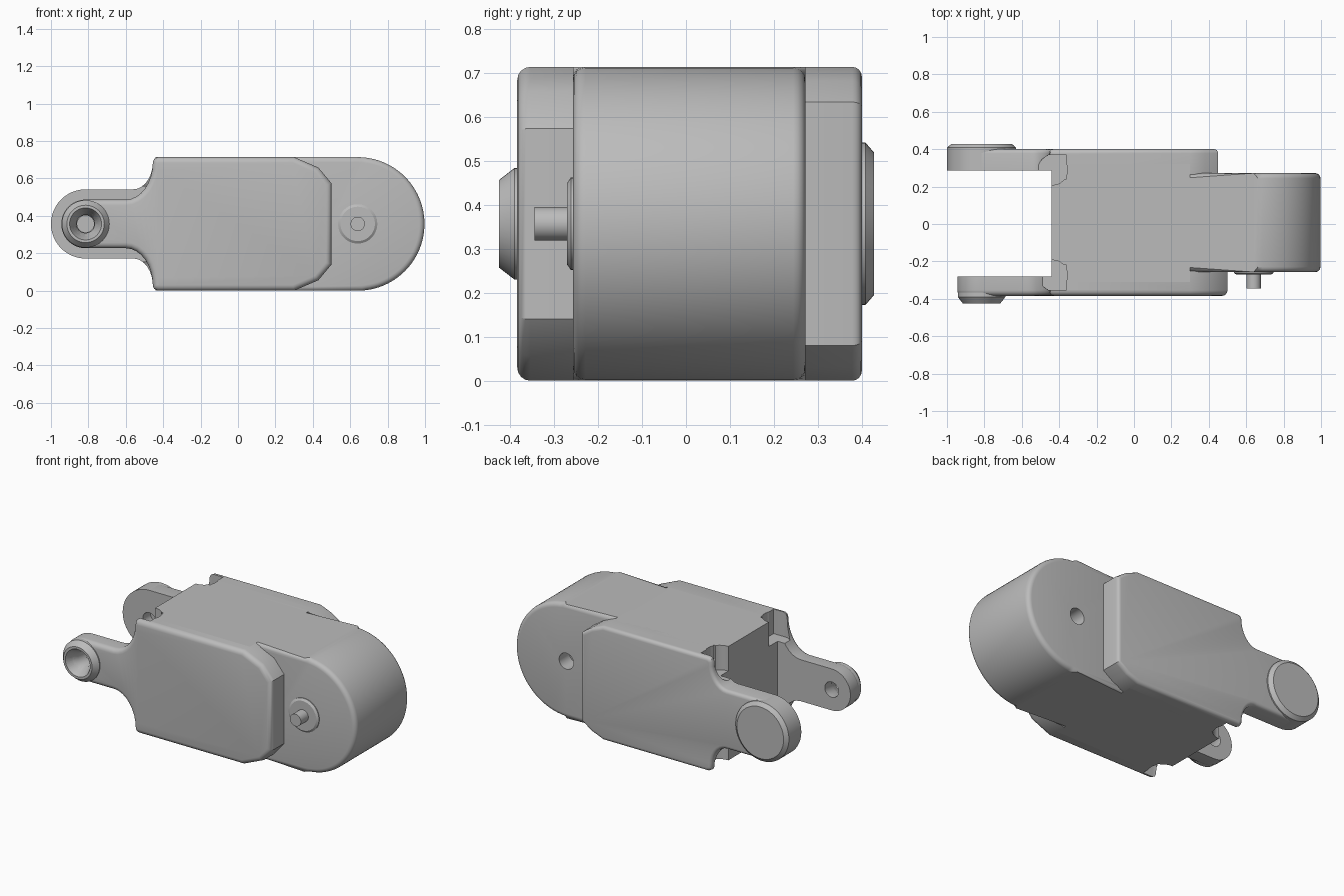
import bpy, bmesh, math
from mathutils import Vector

cube = bpy.data.objects.get("Cube")
if cube:
    bpy.data.objects.remove(cube, do_unlink=True)

MID = 0.357          # half height and centre line
EYE_X = -0.815       # hinge eye position
PIN_X = 0.64         # pivot pin position

grey = bpy.data.materials.new("plain grey")
grey.use_nodes = True
colour = (0.5, 0.5, 0.5, 1)
grey.diffuse_color = colour
grey.node_tree.nodes["Principled BSDF"].inputs["Base Color"].default_value = colour


def add(name, bm):
    bmesh.ops.recalc_face_normals(bm, faces=bm.faces)
    mesh = bpy.data.meshes.new(name)
    bm.to_mesh(mesh)
    bm.free()
    mesh.materials.append(grey)
    obj = bpy.data.objects.new(name, mesh)
    bpy.context.collection.objects.link(obj)
    return obj


def extrude(name, outline, y0, y1, round_at=(), width=0.03):
    """Extrude an x-z outline along y, rounding the rims at the given y."""
    bm = bmesh.new()
    face = bm.faces.new([bm.verts.new((x, y0, z)) for x, z in outline])
    new = bmesh.ops.extrude_face_region(bm, geom=[face])["geom"]
    for v in new:
        if isinstance(v, bmesh.types.BMVert):
            v.co.y = y1
    rims = [e for e in bm.edges
            if any(all(abs(v.co.y - y) < 1e-5 for v in e.verts) for y in round_at)]
    if rims:
        bmesh.ops.bevel(bm, geom=rims, offset=width, segments=4, profile=0.5,
                        affect='EDGES', clamp_overlap=False)
    return add(name, bm)


def box(name, x0, x1, y0, y1, z0, z1):
    return extrude(name, [(x0, z0), (x1, z0), (x1, z1), (x0, z1)], y0, y1)


def lathe(name, profile, x, steps=48):
    """Spin (radius, y) points around a y axis at the given x."""
    bm = bmesh.new()
    verts = [bm.verts.new((x + r, y, MID)) for r, y in profile]
    edges = [bm.edges.new(p) for p in zip(verts, verts[1:])]
    bmesh.ops.spin(bm, geom=verts + edges, cent=Vector((x, 0, MID)),
                   axis=(0, 1, 0), angle=2 * math.pi, steps=steps)
    bmesh.ops.remove_doubles(bm, verts=bm.verts, dist=1e-4)
    return add(name, bm)


def arc(cx, cz, rx, rz, a0, a1, n):
    angles = [math.radians(a0 + (a1 - a0) * i / n) for i in range(n + 1)]
    return [(cx + rx * math.cos(a), cz + rz * math.sin(a)) for a in angles]


def mirrored(half):
    """Close an upper half outline by mirroring it about the centre line."""
    lower = [(x, -z) for x, z in reversed(half) if abs(z) > 1e-6]
    return [(x, MID + z) for x, z in half + lower]


def cut(obj, cutters):
    for c in cutters:
        c.hide_render = True
        mod = obj.modifiers.new("cut", 'BOOLEAN')
        mod.operation = 'DIFFERENCE'
        mod.solver = 'EXACT'
        mod.object = c
    bpy.context.view_layer.update()
    graph = bpy.context.evaluated_depsgraph_get()
    result = bpy.data.meshes.new_from_object(obj.evaluated_get(graph))
    obj.modifiers.clear()
    obj.data = result


def cover_outline(end_x, corner, arm, flank_x):
    """Side plate with a chamfered end, concave shoulder and rounded arm."""
    half = [(end_x, corner), (end_x - 0.07, corner + 0.6 * (MID - corner)),
            (0.3, MID), (-0.43, MID), (-0.448, MID - 0.01)]
    half += arc(flank_x, MID - 0.025, -0.455 - flank_x, arm - MID + 0.025, 0, 90, 8)
    half += arc(EYE_X, 0, arm, arm, 90, 180, 12)
    return mirrored(half)


# Main housing
block = box("housing_block", -0.44, 0.3, -0.31, 0.32, 0, 2 * MID)
nose = mirrored([(0.25, MID)] + arc(PIN_X, 0, MID, MID, 90, 0, 24))
rounded_end = extrude("rounded_end", nose, -0.257, 0.272, (-0.257, 0.272), 0.028)

# Side plates with hinge arms
front_cover = extrude("front_cover", cover_outline(0.5, 0.217, 0.13, -0.6),
                      -0.384, -0.25, (-0.384,))
back_cover = extrude("back_cover", cover_outline(0.45, 0.277, 0.185, -0.56),
                     0.4, 0.265, (0.4,), 0.022)

# Hinge bosses
front_boss = lathe("front_boss", [(0, -0.28), (0.127, -0.28), (0.127, -0.39),
                                  (0.1, -0.425), (0, -0.425)], EYE_X)
back_boss = lathe("back_boss", [(0, 0.285), (0.185, 0.285), (0.185, 0.408),
                                (0.162, 0.428), (0, 0.428)], EYE_X)

# Pivot pin with washer
pin = lathe("pivot_pin", [(0, -0.25), (0.105, -0.25), (0.105, -0.262), (0.092, -0.271),
                          (0.038, -0.271), (0.038, -0.345), (0, -0.345)], PIN_X)

# Cutters: arm gap, corner notches, countersink and pin socket
gap = box("gap_cutter", -1.2, -0.44, -0.28, 0.285, -0.2, 1)
notches = []
for side, near, far in ((-1, 0.22, 0.352), (1, 0.24, 0.368)):
    for top in (True, False):
        z0, z1 = (0.56, 0.8) if top else (-0.1, 0.154)
        notches.append(box("notch_cutter", -0.46, -0.362, side * near, side * far, z0, z1))
        bm = bmesh.new()
        bmesh.ops.create_cone(bm, cap_ends=True, segments=32, radius1=0.08,
                              radius2=0.08, depth=z1 - z0)
        bmesh.ops.translate(bm, verts=bm.verts,
                            vec=(-0.435, side * (far - 0.079), (z0 + z1) / 2))
        notches.append(add("scoop_cutter", bm))
sink = lathe("countersink_cutter", [(0, -0.2), (0.048, -0.2), (0.048, -0.35),
                                    (0.088, -0.43), (0, -0.43)], EYE_X)
socket = lathe("socket_cutter", [(0, 0.17), (0.05, 0.17), (0.05, 0.3), (0, 0.3)], PIN_X)
blind = lathe("blind_hole_cutter", [(0, 0.25), (0.045, 0.25), (0.045, 0.36), (0, 0.36)], EYE_X)

cut(block, notches)
cut(front_cover, [gap, sink] + notches[:4])
cut(back_cover, [gap, blind] + notches[4:])
cut(front_boss, [sink])
cut(back_boss, [blind])
cut(rounded_end, [socket])

for c in notches + [gap, sink, socket, blind]:
    bpy.data.objects.remove(c, do_unlink=True)

# Smooth curved faces, keep hard edges
for obj in (block, rounded_end, front_cover, back_cover, front_boss, back_boss, pin):
    obj.data.shade_smooth()
    obj.data.set_sharp_from_angle(angle=math.radians(28))
